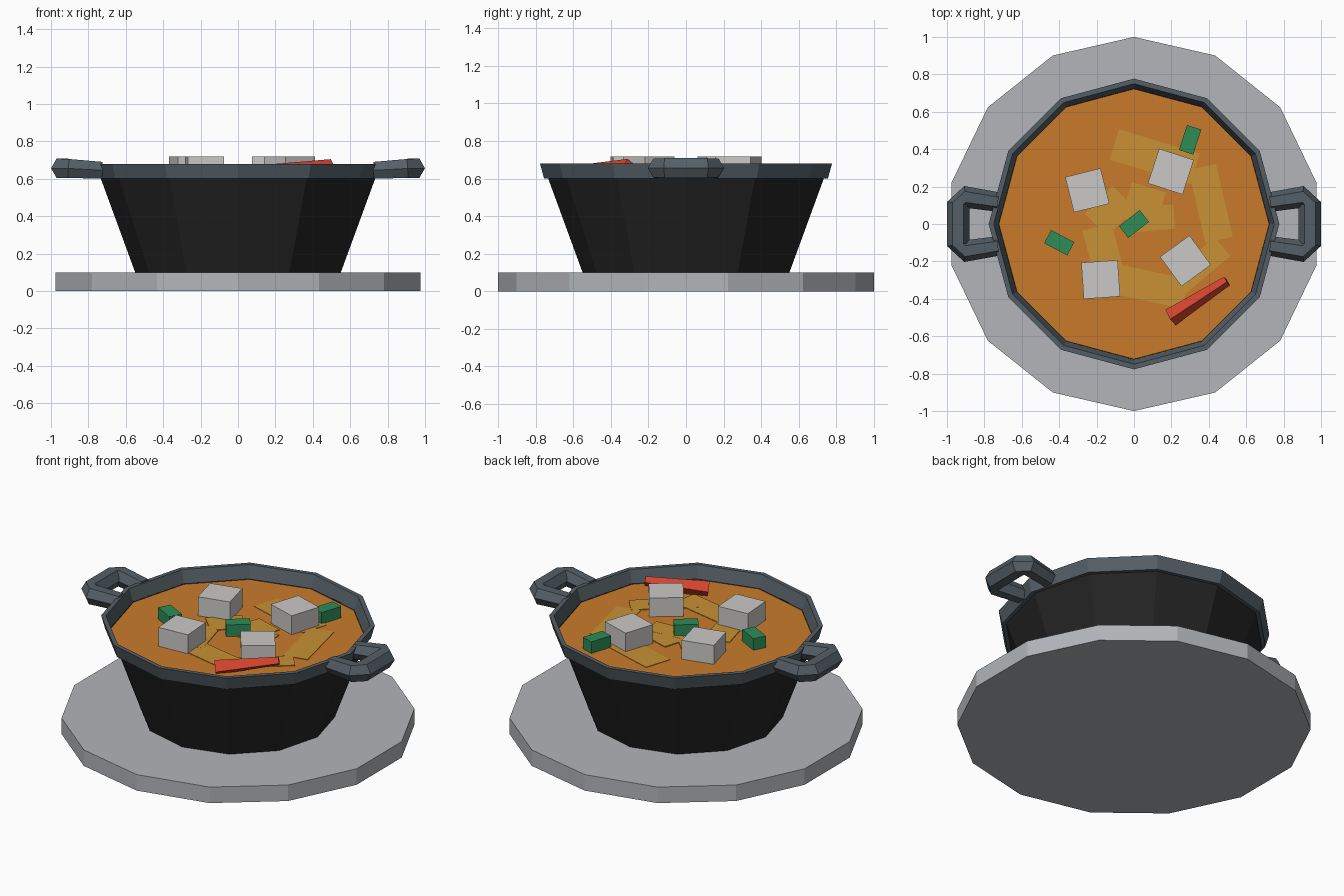
import bpy, bmesh, math
from mathutils import Vector, Matrix

if "Cube" in bpy.data.objects:
    bpy.data.objects.remove(bpy.data.objects["Cube"])


def material(name, r, g, b):
    lin = lambda c: (c / 255 / 12.92) if c < 11 else ((c / 255 + 0.055) / 1.055) ** 2.4
    m = bpy.data.materials.new(name)
    m.diffuse_color = (lin(r), lin(g), lin(b), 1)
    m.use_nodes = True
    m.node_tree.nodes["Principled BSDF"].inputs["Base Color"].default_value = m.diffuse_color
    return m


STONE = material("plate grey", 178, 181, 185)
IRON = material("pot black", 36, 36, 36)
SLATE = material("slate metal", 84, 95, 102)
BROTH = material("broth orange", 201, 123, 43)
NOODLE = material("noodle yellow", 200, 145, 53)
TOFU = material("tofu white", 202, 201, 198)
GREEN = material("onion green", 46, 140, 87)
RED = material("pepper red", 212, 68, 46)


def finish(name, bm, mat):
    bmesh.ops.recalc_face_normals(bm, faces=bm.faces)
    me = bpy.data.meshes.new(name)
    bm.to_mesh(me)
    bm.free()
    me.materials.append(mat)
    ob = bpy.data.objects.new(name, me)
    bpy.context.collection.objects.link(ob)
    return ob


def bridge(bm, a, b):
    n = len(a)
    for i in range(n):
        bm.faces.new((a[i], a[(i + 1) % n], b[(i + 1) % n], b[i]))


def lathe(name, profile, sides, mat, closed=False):
    """Rings of (radius, z), first corner on +y; capped, or closed into a loop."""
    bm = bmesh.new()
    rings = []
    for r, z in profile:
        rings.append([bm.verts.new((r * math.sin(2 * math.pi * i / sides),
                                    r * math.cos(2 * math.pi * i / sides), z))
                      for i in range(sides)])
    for a, b in zip(rings, rings[1:]):
        bridge(bm, a, b)
    if closed:
        bridge(bm, rings[-1], rings[0])
    else:
        bm.faces.new(rings[0])
        bm.faces.new(rings[-1])
    return finish(name, bm, mat)


def box(name, x, y, z0, z1, length, width, angle, mat):
    bm = bmesh.new()
    bmesh.ops.create_cube(bm, size=1)
    m = (Matrix.Translation((x, y, (z0 + z1) / 2))
         @ Matrix.Rotation(math.radians(angle), 4, 'Z')
         @ Matrix.Diagonal((length, width, z1 - z0, 1)))
    bm.transform(m)
    return finish(name, bm, mat)


def sweep(name, path, radii, sides, mat, phase=0.0):
    """Polygon section swept along a path, upright at each point."""
    bm = bmesh.new()
    pts = [Vector(p) for p in path]
    rings = []
    for i, p in enumerate(pts):
        t = pts[min(i + 1, len(pts) - 1)] - pts[max(i - 1, 0)]
        side = t.cross(Vector((0, 0, 1))).normalized()
        up = side.cross(t).normalized()
        ring = []
        for k in range(sides):
            a = 2 * math.pi * k / sides + phase
            ring.append(bm.verts.new(p + radii[i] * (side * math.cos(a) + up * math.sin(a))))
        rings.append(ring)
    for a, b in zip(rings, rings[1:]):
        bridge(bm, a, b)
    bm.faces.new(rings[0])
    bm.faces.new(rings[-1])
    return finish(name, bm, mat)


# Serving plate, pot body, rim and broth
lathe("serving_plate", [(1.0, 0), (1.0, 0.1)], 14, STONE)
lathe("pot_body", [(0.55, 0.1), (0.735, 0.605), (0.725, 0.605), (0.70, 0.56)], 12, IRON)
lathe("pot_rim", [(0.73, 0.60), (0.755, 0.60), (0.777, 0.68), (0.75, 0.68), (0.722, 0.595)],
      12, SLATE, closed=True)
lathe("broth", [(0.70, 0.57), (0.727, 0.60)], 12, BROTH)

# Side handles: mitred six-sided loops
half = [(0.73, 0.118, 0.645), (0.905, 0.145, 0.655), (0.94, 0.11, 0.656)]
for name, s in (("right_handle", 1), ("left_handle", -1)):
    loop = half + [(x, -y, z) for x, y, z in reversed(half)]
    sweep(name, [(s * x, y, z) for x, y, z in loop],
          [0.052, 0.058, 0.06, 0.06, 0.058, 0.052], 6, SLATE)

# Flat noodles on the broth (x, y, length, width, angle)
noodles = [(0.11, 0.36, 0.45, 0.17, -17), (0.41, 0.11, 0.40, 0.15, -77),
           (0.07, -0.33, 0.42, 0.16, -12), (0.32, -0.25, 0.40, 0.13, 40),
           (-0.16, -0.16, 0.30, 0.16, -75), (-0.13, 0.07, 0.21, 0.17, 45),
           (0.05, 0.10, 0.19, 0.20, -17), (0.10, 0.03, 0.23, 0.13, 5)]
for i, (x, y, l, w, a) in enumerate(noodles):
    box(f"noodle_{i + 1}", x, y, 0.598, 0.603 + 0.0004 * i, l, w, a, NOODLE)

# Tofu cubes
for i, (x, y, a) in enumerate([(-0.25, 0.18, 14), (0.197, 0.28, -18),
                               (0.275, -0.197, 36), (-0.178, -0.297, 4)]):
    box(f"tofu_cube_{i + 1}", x, y, 0.525, 0.718, 0.195, 0.195, a, TOFU)

# Green onion pieces
for i, (x, y, a) in enumerate([(0.30, 0.45, 72), (0, 0, 38), (-0.40, -0.10, -28)]):
    box(f"green_onion_{i + 1}", x, y, 0.56, 0.672, 0.14, 0.08, a, GREEN)

# Tapered red pepper, resting with an edge upward
sweep("red_pepper", [(0.195, -0.50, 0.63), (0.497, -0.305, 0.677)],
      [0.05, 0.028], 4, RED, phase=math.radians(-8))
